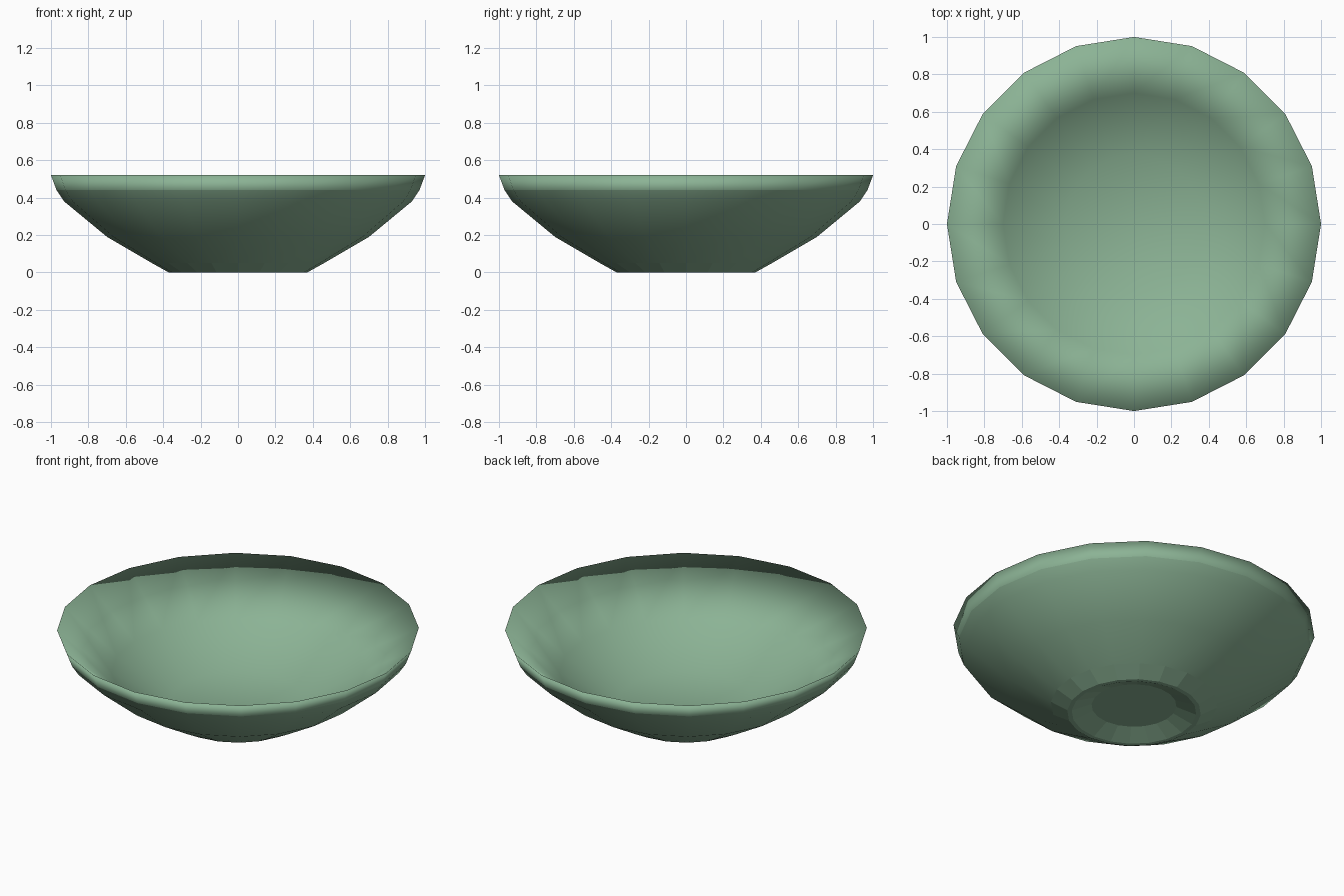
import bpy, math

if "Cube" in bpy.data.objects:
    bpy.data.objects.remove(bpy.data.objects["Cube"])

SIDES = 20

glaze = bpy.data.materials.new("green_glaze")
glaze.diffuse_color = (0.26, 0.45, 0.30, 1)
glaze.use_nodes = True
glaze.node_tree.nodes["Principled BSDF"].inputs["Base Color"].default_value = glaze.diffuse_color


def lathe(name, profile, cap=False, flip=False, smooth=True):
    """Spin (radius, z) points round z; cap closes the first ring."""
    n = len(profile)
    verts = [(r * math.cos(i * math.tau / SIDES), r * math.sin(i * math.tau / SIDES), z)
             for r, z in profile for i in range(SIDES)]
    faces = []
    for k in range(n - 1):
        for i in range(SIDES):
            j = (i + 1) % SIDES
            a, b = k * SIDES, (k + 1) * SIDES
            faces.append((a + i, a + j, b + j, b + i))
    if cap:
        faces.append(tuple(reversed(range(SIDES))))
    if flip:
        faces = [tuple(reversed(f)) for f in faces]
    mesh = bpy.data.meshes.new(name)
    mesh.from_pydata(verts, [], faces)
    mesh.materials.append(glaze)
    for p in mesh.polygons:
        p.use_smooth = smooth
    ob = bpy.data.objects.new(name, mesh)
    bpy.context.collection.objects.link(ob)
    return ob


# Outer wall, stopping at the lip line
lathe("outer_wall", [(0.46, 0.05), (0.70, 0.19), (0.93, 0.38), (0.97, 0.44)])

# Basin floor and inner wall up to the rim, folding over into the outer lip band
lathe("inner_basin", [(0.37, 0.09), (0.70, 0.26), (1.0, 0.52), (0.97, 0.44)],
      cap=True, flip=True)

# Faceted foot with a recessed underside
lathe("foot", [(0.235, 0.045), (0.345, 0.0), (0.37, 0.0), (0.46, 0.05)],
      cap=True, smooth=False)
